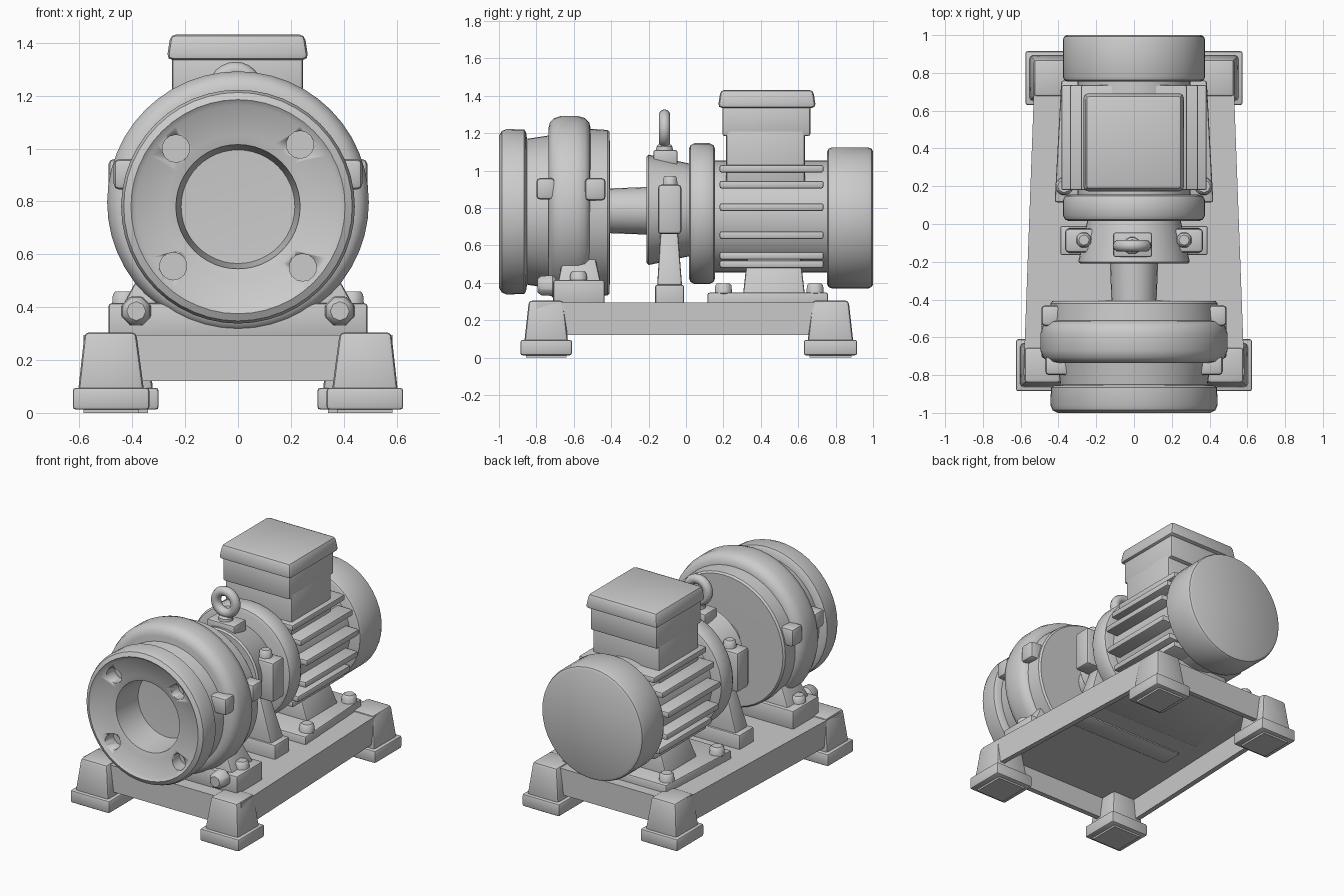
import bpy, bmesh, math
from mathutils import Matrix, Vector

if "Cube" in bpy.data.objects:
    bpy.data.objects.remove(bpy.data.objects["Cube"])


def finish(name, bm, angle=35):
    bmesh.ops.recalc_face_normals(bm, faces=bm.faces)
    me = bpy.data.meshes.new(name)
    bm.to_mesh(me)
    bm.free()
    ob = bpy.data.objects.new(name, me)
    bpy.context.collection.objects.link(ob)
    bpy.ops.object.select_all(action='DESELECT')
    ob.select_set(True)
    bpy.context.view_layer.objects.active = ob
    bpy.ops.object.shade_smooth_by_angle(angle=math.radians(angle))
    return ob


def bevel(bm, width, segs=2):
    if width:
        bmesh.ops.bevel(bm, geom=bm.edges[:], offset=width, segments=segs,
                        profile=0.5, affect='EDGES', clamp_overlap=True)


def block(name, x, y, z, top=None, bev=0.012):
    """Box from (min, max) ranges; top = (x range, y range) of the upper face."""
    tx, ty = top or (x, y)
    bm = bmesh.new()
    lo = [bm.verts.new((x[i], y[j], z[0])) for i, j in ((0, 0), (1, 0), (1, 1), (0, 1))]
    hi = [bm.verts.new((tx[i], ty[j], z[1])) for i, j in ((0, 0), (1, 0), (1, 1), (0, 1))]
    bm.faces.new(lo)
    bm.faces.new(hi)
    for i in range(4):
        bm.faces.new((lo[i], lo[i - 1], hi[i - 1], hi[i]))
    bevel(bm, bev)
    return finish(name, bm)


def lathe(name, profile, cz, segs=40):
    """Turn a (y, radius) profile around the horizontal shaft line."""
    bm = bmesh.new()
    rings = []
    for y, r in profile:
        n = 1 if r == 0 else segs
        rings.append([bm.verts.new((r * math.sin(2 * math.pi * k / segs), y,
                                    cz + r * math.cos(2 * math.pi * k / segs))) for k in range(n)])
    for a, b in zip(rings, rings[1:]):
        for k in range(segs):
            vs = [a[k % len(a)], a[(k + 1) % len(a)], b[(k + 1) % len(b)], b[k % len(b)]]
            bm.faces.new(list(dict.fromkeys(vs)))
    return finish(name, bm)


def bolt(name, pos, r, h, direction=(0, 0, 1), segs=8, bev=0.012):
    bm = bmesh.new()
    rot = Vector((0, 0, 1)).rotation_difference(Vector(direction)).to_matrix().to_4x4()
    bmesh.ops.create_cone(bm, cap_ends=True, segments=segs, radius1=r, radius2=r * 0.9, depth=h,
                          matrix=Matrix.Translation(pos) @ rot)
    bevel(bm, bev, 1)
    return finish(name, bm)


def mir(a, b, s):
    return (a, b) if s > 0 else (-b, -a)


# Base frame: tapered tray, open underneath
bm = bmesh.new()
outline = [(-0.585, -0.80), (0.585, -0.80), (0.525, 0.83), (-0.525, 0.83)]
loops = []
for inset, z in ((0, 0.12), (0, 0.295), (0.035, 0.265), (0.035, 0.12)):
    loops.append([bm.verts.new((x - math.copysign(inset, x), y - math.copysign(inset, y), z))
                  for x, y in outline])
bm.faces.new(loops[1])
bm.faces.new(loops[2])
for a, b in ((0, 1), (2, 3), (3, 0)):
    for i in range(4):
        bm.faces.new((loops[a][i - 1], loops[a][i], loops[b][i], loops[b][i - 1]))
finish("base_frame", bm)

# Corner feet: pad, flared shoe and post
for s, side in ((1, "right"), (-1, "left")):
    for end, x0, x1, y0, y1 in (("front", 0.335, 0.625, -0.885, -0.61),
                                ("back", 0.30, 0.575, 0.63, 0.915)):
        block(f"{end}_{side}_foot_pad", mir(x0 + .04, x1 - .04, s), (y0 + .03, y1 - .03), (0, 0.03), bev=0)
        block(f"{end}_{side}_foot_shoe", mir(x0, x1, s), (y0, y1), (0.012, 0.095))
        block(f"{end}_{side}_foot_post", mir(x0 + .02, x1 - .02, s), (y0 + .02, y1 - .02), (0.08, 0.305),
              (mir(x0 + .05, x1 - .045, s), (y0 + .045, y1 - .045)), 0.018)

# Motor mounting plate, pedestal and bolts
bm = bmesh.new()
plate = [(-0.42, 0.115), (0.42, 0.115), (0.385, 0.76), (-0.385, 0.76)]
face = bm.faces.new([bm.verts.new((x, y, 0.26)) for x, y in plate])
ext = bmesh.ops.extrude_face_region(bm, geom=[face])
bmesh.ops.translate(bm, vec=(0, 0, 0.088), verts=[v for v in ext["geom"] if isinstance(v, bmesh.types.BMVert)])
bevel(bm, 0.012)
finish("motor_plate", bm)
block("motor_pedestal", (-0.30, 0.30), (0.305, 0.635), (0.34, 0.56),
      ((-0.21, 0.21), (0.33, 0.61)))
for sx in (-1, 1):
    for y, x in ((0.20, 0.37), (0.69, 0.34)):
        bolt("motor_plate_bolt", (sx * x, y, 0.365), 0.052, 0.065)

# Motor body with cooling fins, front flange and fan cover
lathe("motor_body", [(0.10, 0), (0.10, 0.30), (0.80, 0.30), (0.80, 0)], 0.755)
for z, w in ((1.01, 0.28), (0.925, 0.34), (0.805, 0.385), (0.655, 0.375), (0.545, 0.32), (0.50, 0.28)):
    block("motor_fin", (-w, w), (0.18, 0.735), (z - 0.02, z + 0.02), bev=0.01)
lathe("motor_flange", [(0.015, 0), (0.015, 0.345), (0.024, 0.365), (0.045, 0.377), (0.125, 0.377),
                       (0.148, 0.365), (0.155, 0.345), (0.155, 0)], 0.77)
lathe("fan_cover", [(0.755, 0), (0.755, 0.355), (0.763, 0.370), (0.78, 0.377), (0.975, 0.377),
                    (0.992, 0.370), (1.0, 0.355), (1.0, 0)], 0.747)

# Terminal box on top of the motor
block("terminal_neck", (-0.245, 0.245), (0.215, 0.635), (0.93, 1.22))
block("terminal_box", (-0.25, 0.245), (0.195, 0.665), (1.185, 1.35))
block("terminal_lid", (-0.27, 0.267), (0.17, 0.695), (1.335, 1.432),
      ((-0.255, 0.252), (0.185, 0.68)), 0.022)

# Bearing housing, shaft and saddle support
lathe("bearing_housing", [(-0.21, 0), (-0.21, 0.285), (-0.20, 0.295), (0.03, 0.245), (0.03, 0)], 0.79)
lathe("shaft", [(-0.45, 0), (-0.45, 0.118), (-0.19, 0.128), (-0.19, 0)], 0.785, 24)
block("saddle_base", (-0.39, 0.39), (-0.165, -0.01), (0.255, 0.39))
block("saddle_web", (-0.36, 0.36), (-0.155, -0.02), (0.37, 0.70),
      ((-0.25, 0.25), (-0.135, -0.045)))
for s, side in ((1, "right"), (-1, "left")):
    block(f"{side}_housing_lug", mir(0.2, 0.365, s), (-0.15, -0.025), (0.66, 0.925), bev=0.018)
    bolt(f"{side}_housing_bolt", (s * 0.265, -0.085, 0.942), 0.045, 0.06)

# Lifting eye
block("eye_base", (-0.11, 0.095), (-0.175, -0.045), (1.03, 1.11))
bolt("eye_collar", (-0.01, -0.115, 1.115), 0.05, 0.05, segs=12)
bpy.ops.mesh.primitive_torus_add(location=(-0.01, -0.115, 1.225), rotation=(math.pi / 2, 0, 0),
                                 major_radius=0.072, minor_radius=0.031,
                                 major_segments=24, minor_segments=10)
bpy.context.object.name = "lifting_eye"
bpy.ops.object.shade_smooth()

# Pump foot with vertical and horizontal bolts
block("pump_foot", (-0.49, 0.49), (-0.71, -0.435), (0.285, 0.415))
block("pump_pedestal", (-0.44, 0.44), (-0.685, -0.455), (0.40, 0.60),
      ((-0.33, 0.33), (-0.645, -0.50)))
for s in (-1, 1):
    bolt("pump_foot_bolt", (s * 0.43, -0.575, 0.43), 0.052, 0.06)
    bolt("pump_front_bolt", (s * 0.385, -0.745, 0.385), 0.064, 0.10, (0, -1, 0), bev=0.02)

# Pump casing: rounded volute ring, back cover and side bosses
lathe("volute_casing", [(-0.735, 0), (-0.735, 0.43), (-0.728, 0.46), (-0.705, 0.483), (-0.67, 0.495),
                        (-0.58, 0.495), (-0.54, 0.484), (-0.517, 0.46), (-0.51, 0.43), (-0.51, 0)], 0.797, 48)
lathe("pump_back_cover", [(-0.53, 0), (-0.53, 0.45), (-0.42, 0.442), (-0.408, 0.432), (-0.405, 0)], 0.775, 48)
for s, side in ((1, "right"), (-1, "left")):
    block(f"{side}_front_boss", mir(0.33, 0.47, s), (-0.80, -0.70), (0.845, 0.96), bev=0.02)
    block(f"{side}_back_boss", mir(0.38, 0.49, s), (-0.54, -0.43), (0.84, 0.96), bev=0.02)

# Suction inlet: dished flange, short neck and deep bore
inlet = lathe("suction_flange", [(-0.72, 0), (-0.72, 0.41), (-0.85, 0.39), (-0.855, 0.425), (-0.865, 0.44),
                                 (-0.96, 0.442), (-0.985, 0.432), (-1.0, 0.405), (-0.985, 0.385),
                                 (-0.965, 0.27), (-0.955, 0.235), (-0.75, 0.215), (-0.74, 0)], 0.78, 48)
# Four bolt holes in the flange face
for x, z in ((-0.235, 1.0), (0.235, 1.015), (-0.245, 0.555), (0.245, 0.55)):
    cutter = bolt("hole_cutter", (x, -0.97, z), 0.055, 0.16, (0, -1, 0), 14, 0)
    cutter.hide_render = True
    mod = inlet.modifiers.new("hole", 'BOOLEAN')
    mod.operation, mod.solver, mod.object = 'DIFFERENCE', 'EXACT', cutter
    bpy.context.view_layer.objects.active = inlet
    bpy.ops.object.modifier_apply(modifier=mod.name)
    bpy.data.objects.remove(cutter)
